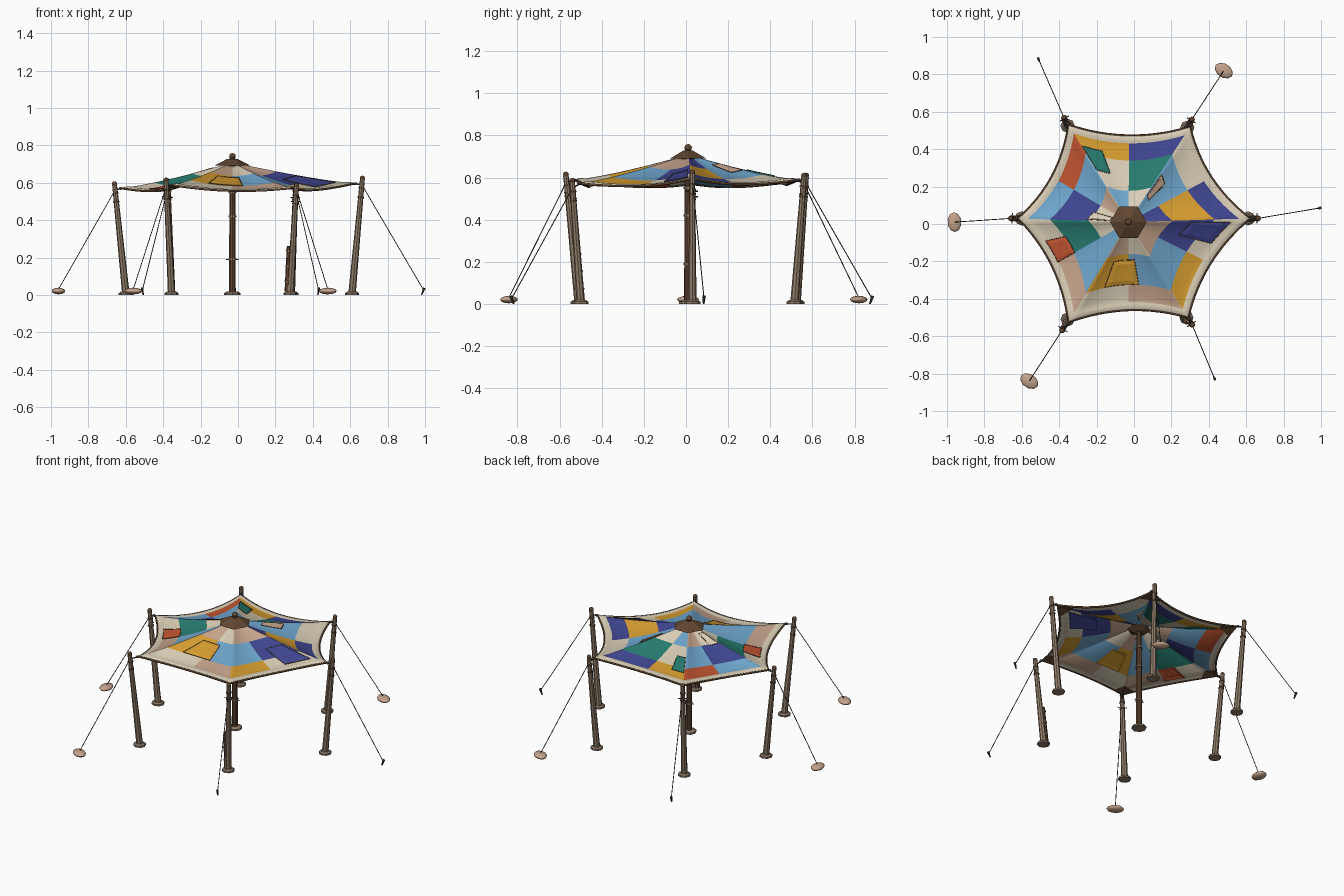
import bpy, bmesh, math
from mathutils import Vector

cube = bpy.data.objects.get("Cube")
if cube:
    bpy.data.objects.remove(cube, do_unlink=True)


def material(name, rgb):
    m = bpy.data.materials.new(name)
    m.use_nodes = True
    m.diffuse_color = (*rgb, 1)
    m.node_tree.nodes["Principled BSDF"].inputs["Base Color"].default_value = (*rgb, 1)
    return m


MATS = {
    "C": material("cream cloth", (.70, .62, .47)),
    "B": material("sky blue cloth", (.16, .39, .62)),
    "I": material("indigo cloth", (.05, .06, .28)),
    "G": material("teal cloth", (.02, .20, .16)),
    "Y": material("ochre cloth", (.68, .34, .03)),
    "O": material("rust cloth", (.54, .09, .03)),
    "T": material("dusty tan", (.56, .37, .26)),
    "W": material("weathered wood", (.28, .205, .14)),
    "D": material("dark wood", (.12, .062, .031)),
    "R": material("dark rope", (.055, .043, .034)),
}
KEYS = list(MATS)


def finish(name, bm, key, smooth=False):
    me = bpy.data.meshes.new(name)
    bmesh.ops.recalc_face_normals(bm, faces=bm.faces)
    bm.to_mesh(me)
    bm.free()
    ob = bpy.data.objects.new(name, me)
    bpy.context.collection.objects.link(ob)
    for k in ([key] if key else KEYS):
        me.materials.append(MATS[k])
    for p in me.polygons:
        p.use_smooth = smooth
    return ob


def rod(name, a, b, r1, r2, key, sides=8, turn=0):
    a, b = Vector(a), Vector(b)
    bm = bmesh.new()
    bmesh.ops.create_cone(bm, cap_ends=True, segments=sides, radius1=r1,
                          radius2=r2, depth=(b - a).length)
    ob = finish(name, bm, key)
    spin = Vector((0, 0, 1)).rotation_difference(b - a)
    ob.rotation_euler = spin.to_euler()
    ob.rotation_euler.rotate_axis("Z", turn)
    ob.location = (a + b) / 2


def ball(name, loc, scale, key, turn=0):
    bm = bmesh.new()
    bmesh.ops.create_icosphere(bm, subdivisions=2, radius=1)
    ob = finish(name, bm, key, True)
    ob.location, ob.scale, ob.rotation_euler = loc, scale, (0, 0, turn)


def rope(name, pts, r, key="R", closed=False):
    cu = bpy.data.curves.new(name, "CURVE")
    cu.dimensions, cu.bevel_depth, cu.bevel_resolution = "3D", r, 1
    sp = cu.splines.new("POLY")
    sp.points.add(len(pts) - 1)
    for p, co in zip(sp.points, pts):
        p.co = (*co, 1)
    sp.use_cyclic_u = closed
    cu.materials.append(MATS[key])
    bpy.context.collection.objects.link(bpy.data.objects.new(name, cu))


# Layout: canopy corners, pole feet and tops, ground anchors, counterclockwise
APEX = Vector((-.03, .01, .706))
CORNERS = [Vector(p) for p in ((.62, .03, .595), (.30, .52, .587), (-.35, .53, .587),
                               (-.62, .03, .570), (-.35, -.525, .587), (.29, -.50, .572))]
FEET = [(.61, .03), (.285, .515), (-.355, .525), (-.60, .03), (-.355, -.51), (.28, -.50)]
TOPS = [(.665, .03, .62), (.31, .56, .605), (-.375, .57, .605),
        (-.66, .03, .59), (-.385, -.57, .61), (.312, -.54, .58)]
ANCHORS = [(.99, .085), (.48, .82), (-.51, .88), (-.96, .01), (-.56, -.84), (.43, -.825)]
STONES = (1, 3, 4)


def surface(u, t, lift=0):
    """Point on the canopy: u runs round the six sides, t from apex to hem."""
    i, f = int(u) % 6, u - int(u)
    a, b = CORNERS[i], CORNERS[(i + 1) % 6]
    edge = a.lerp(b, f)
    sag = 4 * f * (1 - f)
    inward = (APEX - (a + b) / 2) * Vector((1, 1, 0))
    edge = edge + inward.normalized() * .052 * sag - Vector((0, 0, .023 * sag))
    p = APEX.lerp(edge, t)
    p.z = APEX.z + (edge.z - APEX.z) * (1 - (1 - t) ** (1.28 + .2 * sag)) + lift
    if t > HEM:
        p.z += .005 * math.sin(math.pi * (t - HEM) / (1 - HEM))
    return p


# Patchwork canopy: three colour rings of twelve panels and a padded hem
HEM = .91
RINGS = ((.36, "IBCBTCCBTCTT"), (.71, "YBGCBIGBYBBI"), (HEM, "ICIYOBCTCTYC"))
LEVELS = [.05, .15, .25, .36, .45, .54, .63, .71, .78, .85, HEM, .93, .955, .98, 1]
STEPS = 16
N = 6 * STEPS
bm = bmesh.new()
grid = [[bm.verts.new(surface(k / STEPS, t)) for k in range(N)] for t in LEVELS]
for j in range(len(LEVELS) - 1):
    mid = (LEVELS[j] + LEVELS[j + 1]) / 2
    for k in range(N):
        n = (k + 1) % N
        f = bm.faces.new((grid[j][k], grid[j + 1][k], grid[j + 1][n], grid[j][n]))
        key = next((row[k * 2 // STEPS] for top, row in RINGS if mid < top), "C")
        f.material_index = KEYS.index(key)
canopy = finish("canopy", bm, None, True)
sol = canopy.modifiers.new("thickness", "SOLIDIFY")
sol.thickness, sol.offset = .006, 0
rope("canopy_edge_rope", [surface(k / STEPS, 1) for k in range(N)], .006, "D", True)


# Padded repair patches that follow the cloth
def patch(name, u0, u1, t0, t1, key, n=6):
    bm = bmesh.new()
    at = lambda i, j, z: surface(u0 + (u1 - u0) * i / n, t0 + (t1 - t0) * j / n, z)
    vs = [[bm.verts.new(at(i, j, .007 if i in (0, n) or j in (0, n) else .012))
           for j in range(n + 1)] for i in range(n + 1)]
    for i in range(n):
        for j in range(n):
            bm.faces.new((vs[i][j], vs[i + 1][j], vs[i + 1][j + 1], vs[i][j + 1]))
    ob = finish(name, bm, key)
    s = ob.modifiers.new("thickness", "SOLIDIFY")
    s.thickness, s.offset = .016, -1 if ob.data.polygons[0].normal.z > 0 else 1
    loop = ([at(i, 0, .007) for i in range(n)] + [at(n, j, .007) for j in range(n)]
            + [at(n - i, n, .007) for i in range(n)] + [at(0, n - j, .007) for j in range(n)])
    rope(name + "_stitching", loop, .0018, "D", True)


patch("teal_patch", 1.78, 1.99, .54, .79, "G")
patch("tan_patch", .78, .95, .30, .53, "T")
patch("cream_patch", 2.72, 2.95, .18, .39, "C")
patch("rust_patch", 3.27, 3.50, .70, .92, "O")
patch("ochre_patch", 4.22, 4.62, .43, .71, "Y")
patch("indigo_patch", 5.68, 5.95, .54, .88, "I")

# Centre pole with cap, finial, collars and foot
cx, cy = APEX.x, APEX.y
rod("centre_pole", (cx, cy, .012), (cx, cy, .70), .019, .016, "D", 10)
rod("centre_foot", (cx, cy, 0), (cx, cy, .011), .044, .044, "W", 8)
rod("centre_foot_top", (cx, cy, .011), (cx, cy, .018), .042, .03, "W", 8)
rod("under_cap", (cx, cy, .655), (cx, cy, .675), .03, .07, "D", 6)
rod("canopy_cap", (cx, cy, .691), (cx, cy, .728), .098, .026, "D", 6, math.pi / 6)
rod("finial_neck", (cx, cy, .72), (cx, cy, .74), .018, .012, "D")
ball("finial", (cx, cy, .742), (.018, .018, .017), "D")
for z in (.19, .42, .55):
    rod("centre_collar", (cx, cy, z - .004), (cx, cy, z + .004), .022, .022, "W", 10)
rod("centre_peg", (cx - .034, cy, .19), (cx + .034, cy, .19), .003, .003, "W", 6)

# Six outer poles with bands, pegs, corner ties, guy ropes and anchors
for i in range(6):
    foot, top = Vector((*FEET[i], .01)), Vector(TOPS[i])
    out = Vector((top.x - cx, top.y - cy, 0)).normalized()
    side = Vector((-out.y, out.x, 0))
    rod("outer_pole", foot, top, .020, .013, "W")
    rod("pole_foot", (*FEET[i], 0), (*FEET[i], .011), .038, .038, "W")
    rod("pole_foot_top", (*FEET[i], .011), (*FEET[i], .018), .036, .026, "W")
    ball("pole_knob", top + Vector((0, 0, .006)), (.014, .014, .012), "D")
    axis = (top - foot).normalized() * .004
    for f in (.84, .92):
        p = foot.lerp(top, f)
        rod("pole_band", p - axis, p + axis, .017, .017, "D")
    p = foot.lerp(top, .86)
    rod("pole_peg", p - side * .028, p + side * .028, .003, .003, "R", 6)
    tie = foot.lerp(top, .95)
    rope("corner_tie", [CORNERS[i], tie], .004)
    ball("corner_ring", CORNERS[i] + out * .008, (.010, .010, .008), "R")

    # Dark reinforcement under each canopy corner
    bm = bmesh.new()
    pts = [surface((i + d) % 6, t, -.009) for d, t in ((0, .99), (.14, .98), (0, .84), (5.86, .98))]
    v = [bm.verts.new(p) for p in pts]
    bm.faces.new((v[0], v[1], v[2]))
    bm.faces.new((v[0], v[2], v[3]))
    finish("corner_reinforcement", bm, "D")

    # Stone or stake holding the guy rope
    ax, ay = ANCHORS[i]
    away = Vector((ax - top.x, ay - top.y, 0)).normalized()
    end = Vector((ax, ay, .03))
    rope("guy_rope", [tie, end], .0023)
    if i in STONES:
        ball("anchor_stone", (ax, ay, .021), (.037, .053, .018), "T", math.atan2(away.y, away.x))
    else:
        rod("ground_stake", end - away * .008 - Vector((0, 0, .03)),
            end + away * .006 + Vector((0, 0, .008)), .004, .008, "R", 6)

# Rolled mat strapped to the front left pole
low, high = Vector((.266, -.497, .02)), Vector((.276, -.517, .26))
rod("rolled_mat", low, high, .017, .015, "D")
for f in (.2, .55, .88):
    a, b = low.lerp(high, f), low.lerp(high, f + .03)
    rod("mat_strap", a, b, .019, .019, "W")
